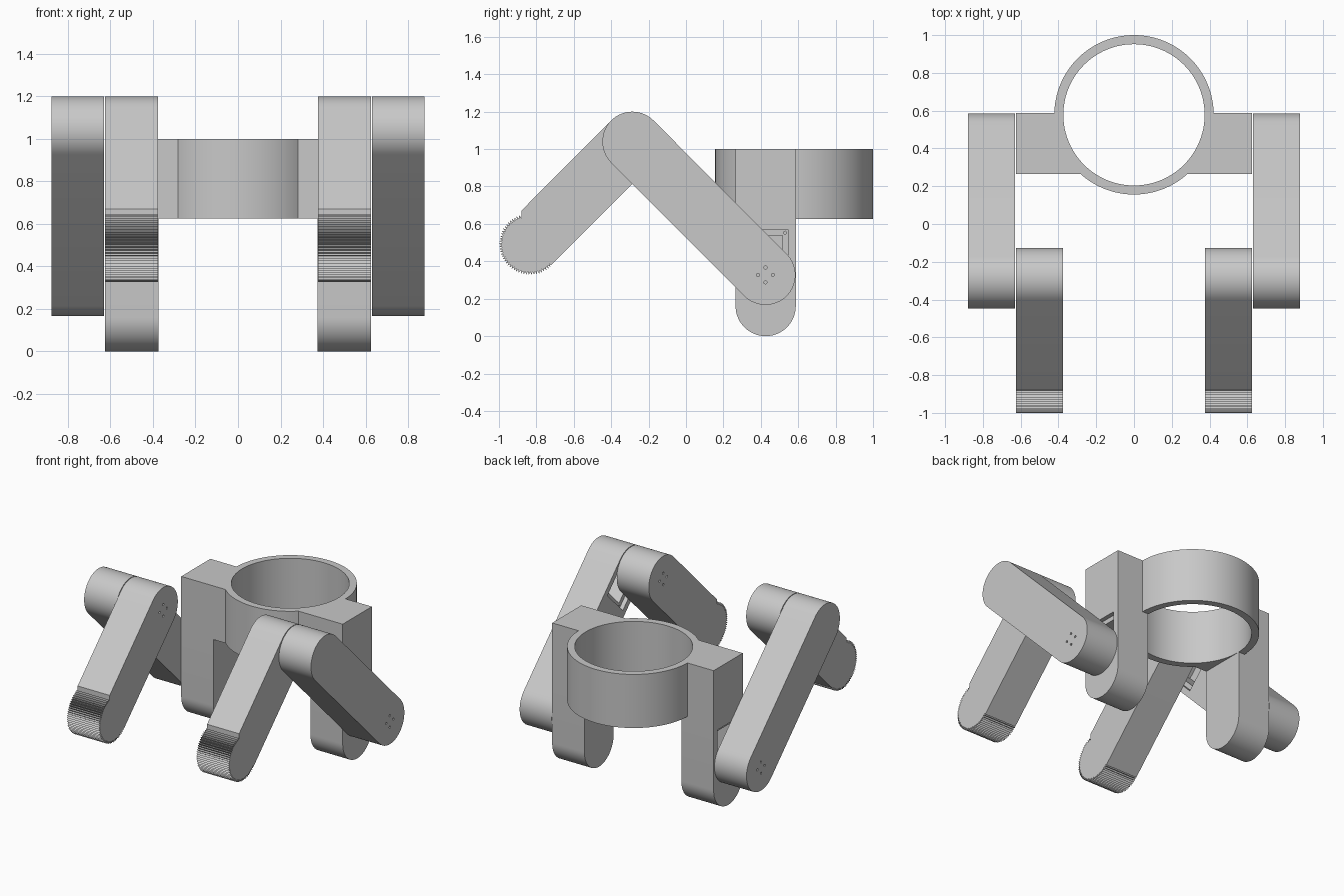
import bpy, bmesh
from math import sin, cos, pi, radians

cube = bpy.data.objects.get("Cube")
if cube:
    bpy.data.objects.remove(cube, do_unlink=True)

grey = bpy.data.materials.new("light_grey")
grey.use_nodes = True
grey.diffuse_color = (0.58, 0.58, 0.58, 1)
grey.node_tree.nodes["Principled BSDF"].inputs["Base Color"].default_value = grey.diffuse_color

R = 0.16                                   # half width of every limb
HIP, KNEE, FOOT = (0.425, 0.327), (-0.287, 1.04), (-0.835, 0.492)
UP = (0, 1)
DIAG = (cos(pi / 4), -sin(pi / 4))         # knee to hip


def arc(c, r, a0, a1, n=32):
    angles = [radians(a0 + (a1 - a0) * i / n) for i in range(n + 1)]
    return [(c[0] + r * cos(a), c[1] + r * sin(a)) for a in angles]


def prism(name, pts, lo, hi, axis="x"):
    """Extrude a yz profile along x, or an xy profile along z."""
    bm = bmesh.new()

    def place(p, h):
        return (h, p[0], p[1]) if axis == "x" else (p[0], p[1], h)
    low = [bm.verts.new(place(p, lo)) for p in pts]
    high = [bm.verts.new(place(p, hi)) for p in pts]
    bm.faces.new(low)
    bm.faces.new(high)
    for i in range(len(pts)):
        j = (i + 1) % len(pts)
        bm.faces.new((low[i], low[j], high[j], high[i]))
    bmesh.ops.recalc_face_normals(bm, faces=bm.faces)
    mesh = bpy.data.meshes.new(name)
    bm.to_mesh(mesh)
    bm.free()
    mesh.materials.append(grey)
    obj = bpy.data.objects.new(name, mesh)
    bpy.context.collection.objects.link(obj)
    return obj


def activate(obj):
    bpy.ops.object.select_all(action="DESELECT")
    obj.select_set(True)
    bpy.context.view_layer.objects.active = obj


def combine(obj, other, operation="DIFFERENCE"):
    mod = obj.modifiers.new("cut", "BOOLEAN")
    mod.operation, mod.object, mod.solver = operation, other, "EXACT"
    activate(obj)
    bpy.ops.object.modifier_apply(modifier=mod.name)
    bpy.data.objects.remove(other, do_unlink=True)


def finish(obj):
    activate(obj)
    bpy.ops.object.shade_smooth_by_angle(angle=radians(30))


def local(c, d, u, v):
    """Point at u along direction d and v across it."""
    return (c[0] + u * d[0] - v * d[1], c[1] + u * d[1] + v * d[0])


def screw_holes(obj, c, x0, x1):
    for k in range(4):
        hole = arc(c, 0.04, 90 * k, 90 * k, 1)[0]
        combine(obj, prism("hole", arc(hole, 0.008, 0, 330, 11), x0, x1))


def motor_pocket(obj, c, d, face, inward):
    """Stepped recess for a motor with corner screw holes."""
    for u0, u1, v, depth in ((-0.1, 0.242, 0.12, 0.03), (-0.07, 0.21, 0.09, 0.17)):
        pts = [local(c, d, u, w) for u, w in ((u0, -v), (u1, -v), (u1, v), (u0, v))]
        combine(obj, prism("recess", pts, face - 0.02 * inward, face + depth * inward))
    for u in (-0.085, 0.226):
        for v in (-0.105, 0.105):
            pts = arc(local(c, d, u, v), 0.008, 0, 330, 11)
            combine(obj, prism("hole", pts, face, face + 0.08 * inward))


# Collar with side blocks
cy, ro, front, back, side = 0.578, 0.422, 0.265, 0.587, 0.625
outline = arc((0, cy), ro, 1.2, 178.8, 64)
outline += [(-side, back), (-side, front)]
outline += arc((0, cy), ro, 227.9, 312.1, 32)
outline += [(side, front), (side, back)]
frame = prism("collar_frame", outline, 0.625, 1.0, "z")

# Hanging brackets with round ends
for s in (1, -1):
    pts = arc((0.426, 0.161), 0.161, 180, 360) + [(back, 0.8), (front, 0.8)]
    combine(frame, prism("bracket", pts, s * 0.375, s * side), "UNION")
combine(frame, prism("bore", arc((0, cy), 0.374, 0, 356.25, 95), 0.5, 1.1, "z"))
for s in (1, -1):
    motor_pocket(frame, HIP, UP, s * side, -s)
finish(frame)

# Shin outline: round knee, stepped end and toothed round foot
shin = arc(KNEE, R, -45, 135)
shin += [(-0.88, 0.671)]
teeth = 42
for i in range(2 * teeth + 1):
    a = 108 + 207 * i / (2 * teeth)
    shin += arc(FOOT, 0.165 if i % 2 else 0.148, a, a, 1)[:1]
shin += [local(FOOT, DIAG, R, 0)]

# Thigh outline: straight bar with two round ends
thigh = arc(HIP, R, -135, 45) + arc(KNEE, R, 45, 225)

for s, label in ((1, "left"), (-1, "right")):
    leg = prism(label + "_thigh", thigh, s * 0.63, s * 0.878)
    motor_pocket(leg, KNEE, DIAG, s * 0.63, s)
    screw_holes(leg, HIP, s * 0.6, s * 0.9)
    finish(leg)
    lower = prism(label + "_shin", shin, s * 0.377, s * side)
    screw_holes(lower, KNEE, s * 0.35, s * 0.65)
    finish(lower)
